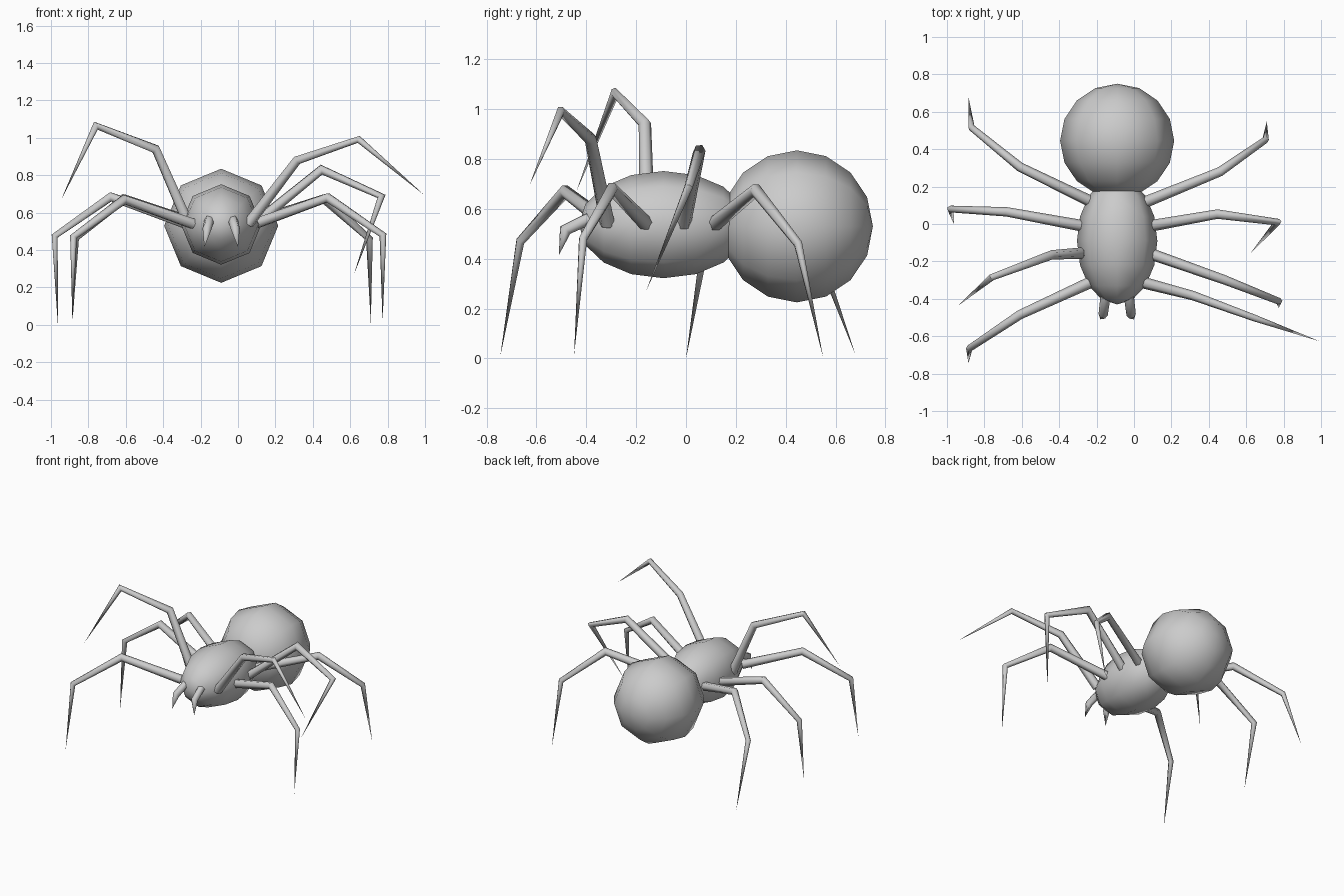
import bpy, bmesh, math
from mathutils import Vector, Matrix

if "Cube" in bpy.data.objects:
    bpy.data.objects.remove(bpy.data.objects["Cube"])

CX = -0.09  # body axis


def finish(bm, name, angle):
    bmesh.ops.recalc_face_normals(bm, faces=bm.faces)
    me = bpy.data.meshes.new(name)
    bm.to_mesh(me)
    bm.free()
    ob = bpy.data.objects.new(name, me)
    bpy.context.collection.objects.link(ob)
    bpy.ops.object.select_all(action='DESELECT')
    ob.select_set(True)
    bpy.context.view_layer.objects.active = ob
    bpy.ops.object.shade_smooth_by_angle(angle=math.radians(angle))
    return ob


def ball(name, loc, scale):
    """Low-poly sphere with its poles along y."""
    bm = bmesh.new()
    bmesh.ops.create_uvsphere(bm, u_segments=8, v_segments=8, radius=1)
    m = (Matrix.Translation(loc) @ Matrix.Diagonal((*scale, 1))
         @ Matrix.Rotation(math.pi / 2, 4, 'X'))
    bmesh.ops.transform(bm, matrix=m, verts=bm.verts)
    finish(bm, name, 60)


def limb(name, pts, radii, sides=6):
    """Jointed tube with mitred joints, ending in a point."""
    pts = [Vector(p) for p in pts]
    bm = bmesh.new()
    rings = []
    d = (pts[1] - pts[0]).normalized()
    u = d.cross(Vector((0, 0, 1))).normalized()
    v = d.cross(u)
    base = [u * math.cos(2 * math.pi * k / sides) + v * math.sin(2 * math.pi * k / sides)
            for k in range(sides)]
    for i, r in enumerate(radii):
        if i:
            d2 = (pts[i + 1] - pts[i]).normalized()
            q = d.rotation_difference(d2)
            n = (d + d2).normalized()
            # slide the old ring along its segment onto the mitre plane
            ring = [b * r - d * ((b * r).dot(n) / d.dot(n)) for b in base]
            base = [q @ b for b in base]
            d = d2
        else:
            ring = [b * r for b in base]
        rings.append([bm.verts.new(pts[i] + o) for o in ring])
    tip = bm.verts.new(pts[-1])
    bm.faces.new(rings[0])
    for a, b in zip(rings, rings[1:]):
        for k in range(sides):
            j = (k + 1) % sides
            bm.faces.new((a[k], a[j], b[j], b[k]))
    for k in range(sides):
        bm.faces.new((rings[-1][k], rings[-1][(k + 1) % sides], tip))
    finish(bm, name, 62)


# Body
ball("abdomen", (CX, 0.445, 0.53), (0.305, 0.305, 0.305))
ball("thorax", (CX, -0.09, 0.537), (0.215, 0.34, 0.215))

# Fangs
for side, s in (("left", -1), ("right", 1)):
    limb(side + "_fang",
         [(CX + s * 0.063, -0.39, 0.56), (CX + s * 0.075, -0.485, 0.515), (CX + s * 0.09, -0.51, 0.415)],
         [0.027, 0.025])

# Legs: base, two joints, tip (numbered front to back)
legs = {
    "left_leg_1": [(-0.24, -0.315, 0.54), (-0.61, -0.485, 0.67), (-0.88, -0.665, 0.47), (-0.885, -0.745, 0.01)],
    "left_leg_2": [(-0.265, -0.155, 0.54), (-0.44, -0.165, 0.94), (-0.76, -0.285, 1.065), (-0.945, -0.44, 0.67)],
    "left_leg_3": [(-0.275, -0.01, 0.54), (-0.68, 0.065, 0.685), (-0.98, 0.08, 0.475), (-0.963, 0.0, 0.0)],
    "left_leg_4": [(-0.22, 0.115, 0.54), (-0.61, 0.305, 0.675), (-0.868, 0.515, 0.465), (-0.885, 0.68, 0.015)],
    "right_leg_1": [(0.055, -0.315, 0.54), (0.316, -0.383, 0.88), (0.645, -0.503, 0.992), (0.995, -0.628, 0.695)],
    "right_leg_2": [(0.09, -0.16, 0.54), (0.48, -0.297, 0.68), (0.775, -0.413, 0.48), (0.773, -0.449, 0.015)],
    "right_leg_3": [(0.09, -0.01, 0.54), (0.446, 0.053, 0.83), (0.767, 0.01, 0.687), (0.62, -0.16, 0.27)],
    "right_leg_4": [(0.055, 0.115, 0.54), (0.46, 0.28, 0.675), (0.703, 0.45, 0.46), (0.71, 0.55, 0.005)],
}
for name, pts in legs.items():
    limb(name, pts, [0.031, 0.025, 0.018])
